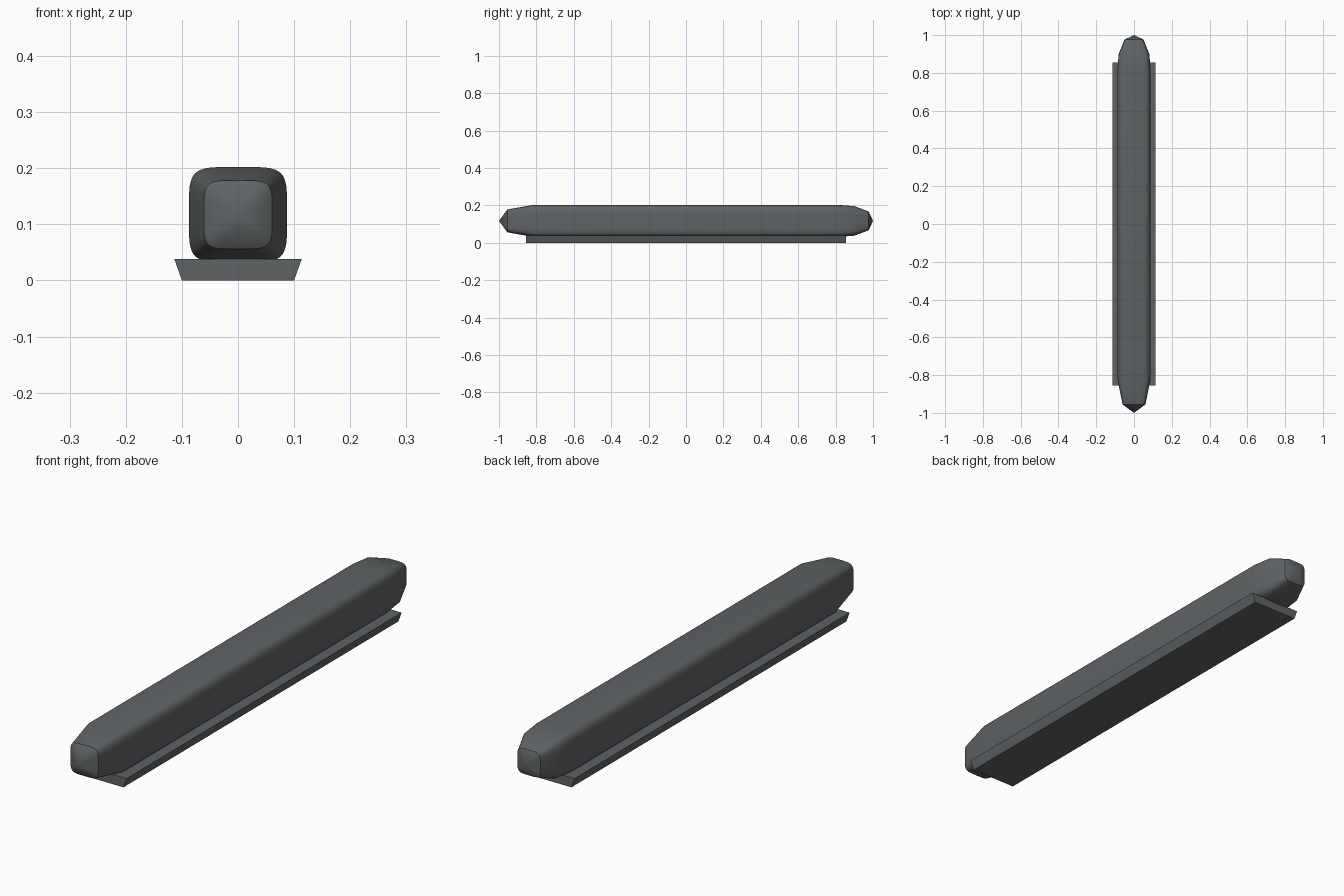
import bpy, bmesh, math

if "Cube" in bpy.data.objects:
    bpy.data.objects.remove(bpy.data.objects["Cube"])

mat = bpy.data.materials.new("dark grey")
mat.diffuse_color = (0.115, 0.125, 0.13, 1)
mat.use_nodes = True
mat.node_tree.nodes["Principled BSDF"].inputs["Base Color"].default_value = mat.diffuse_color


def make_object(name, bm):
    bmesh.ops.recalc_face_normals(bm, faces=bm.faces[:])
    mesh = bpy.data.meshes.new(name)
    bm.to_mesh(mesh)
    bm.free()
    mesh.materials.append(mat)
    ob = bpy.data.objects.new(name, mesh)
    bpy.context.collection.objects.link(ob)
    return ob


def rounded_square(t, n=5.0):
    c, s = math.cos(t), math.sin(t)
    return (math.copysign(abs(c) ** (2 / n), c), math.copysign(abs(s) ** (2 / n), s))


# Long rounded-square bar: rings of (y, half width, half height), pointed at both ends
SIDES, CZ = 48, 0.117
rings = [(-0.955, 0.061, 0.061), (-0.82, 0.0875, 0.085), (0.82, 0.0875, 0.085),
         (0.90, 0.081, 0.079), (0.977, 0.05, 0.05)]
bm = bmesh.new()
loops = []
for y, hw, hh in rings:
    loop = []
    for i in range(SIDES):
        x, z = rounded_square(2 * math.pi * i / SIDES)
        loop.append(bm.verts.new((x * hw, y, CZ + z * hh)))
    loops.append(loop)
tips = [bm.verts.new((0, -1, CZ)), bm.verts.new((0, 1, CZ))]
for i in range(SIDES):
    j = (i + 1) % SIDES
    for a, b in zip(loops, loops[1:]):
        bm.faces.new((a[i], a[j], b[j], b[i]))
    bm.faces.new((tips[0], loops[0][i], loops[0][j]))
    bm.faces.new((tips[1], loops[-1][j], loops[-1][i]))
bar = make_object("rounded_bar", bm)
bpy.context.view_layer.objects.active = bar
bar.select_set(True)
bpy.ops.object.shade_smooth_by_angle(angle=math.radians(30))

# Base rail: trapezoid profile, wider at the top, extruded along y
bm = bmesh.new()
profile = [(-0.1, 0), (0.1, 0), (0.1135, 0.038), (-0.1135, 0.038)]
face = bm.faces.new([bm.verts.new((x, -0.855, z)) for x, z in profile])
ext = bmesh.ops.extrude_face_region(bm, geom=[face], use_keep_orig=True)
bmesh.ops.translate(bm, vec=(0, 1.71, 0),
                    verts=[v for v in ext["geom"] if isinstance(v, bmesh.types.BMVert)])
make_object("base_rail", bm)
